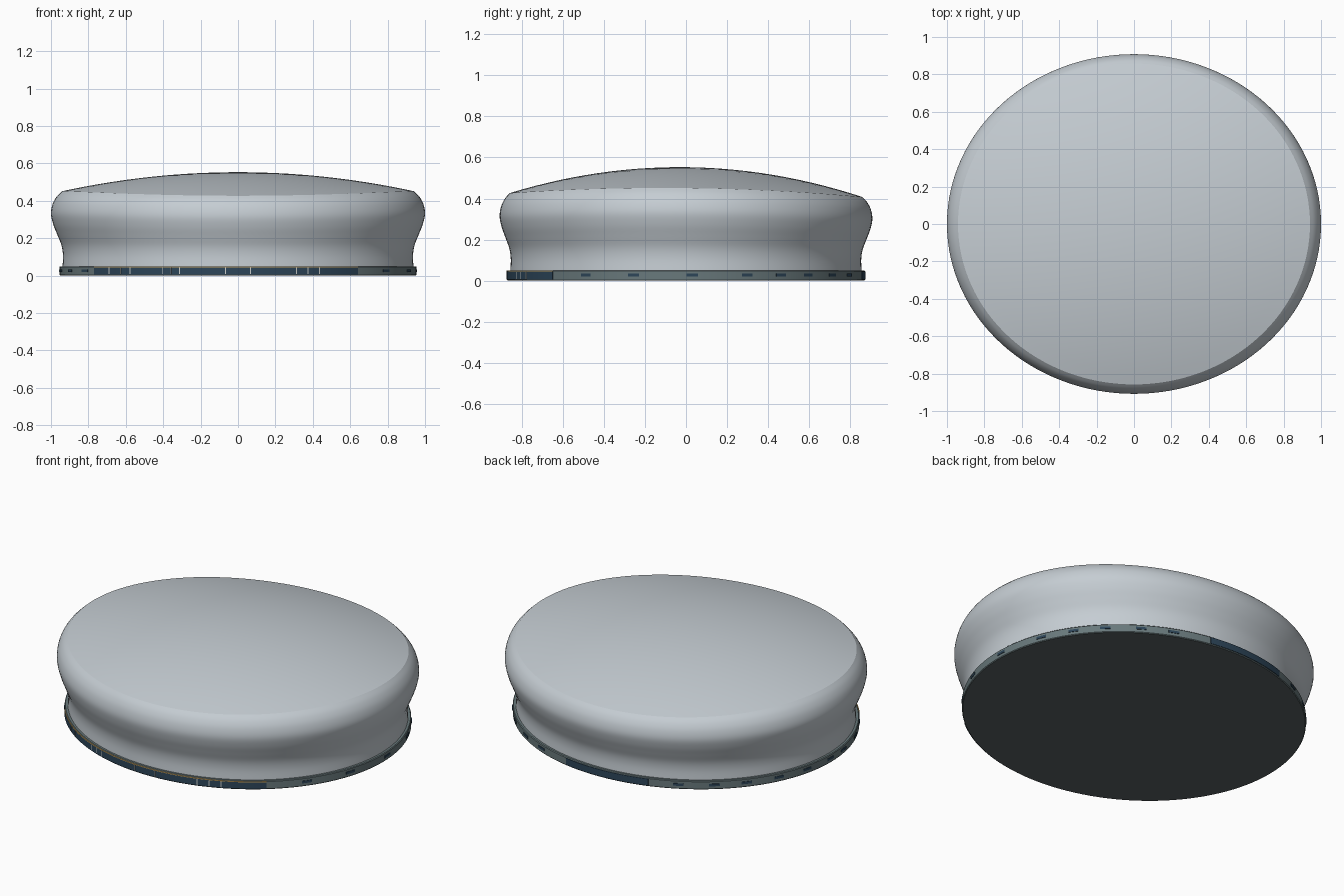
import bpy, bmesh
from math import sin, cos, radians, tau

if "Cube" in bpy.data.objects:
    bpy.data.objects.remove(bpy.data.objects["Cube"], do_unlink=True)

SEG = 128
BASE_TOP = 0.05


def material(name, rgb):
    m = bpy.data.materials.new(name)
    m.use_nodes = True
    m.diffuse_color = (*rgb, 1)
    m.node_tree.nodes["Principled BSDF"].inputs["Base Color"].default_value = (*rgb, 1)
    return m


silver = material("silver grey", (0.56, 0.61, 0.65))
band_grey = material("teal grey", (0.14, 0.19, 0.20))
under_dark = material("dark underside", (0.097, 0.118, 0.125))
navy = material("navy blue", (0.026, 0.06, 0.10))
gold = material("gold", (0.60, 0.38, 0.12))
pale = material("pale grey", (0.60, 0.62, 0.60))


def finish(name, bm, mats):
    bmesh.ops.recalc_face_normals(bm, faces=bm.faces)
    mesh = bpy.data.meshes.new(name)
    bm.to_mesh(mesh)
    bm.free()
    for m in mats:
        mesh.materials.append(m)
    ob = bpy.data.objects.new(name, mesh)
    bpy.context.collection.objects.link(ob)
    bpy.ops.object.select_all(action='DESELECT')
    ob.select_set(True)
    bpy.context.view_layer.objects.active = ob
    bpy.ops.object.shade_smooth_by_angle(angle=radians(20))


def skin(bm, rings):
    for lo, hi in zip(rings, rings[1:]):
        for i in range(SEG):
            j = (i + 1) % SEG
            bm.faces.new((lo[i], lo[j], hi[j], hi[i]))


def ellipse_ring(bm, rx, ry, height):
    ring = []
    for i in range(SEG):
        x, y = rx * cos(tau * i / SEG), ry * sin(tau * i / SEG)
        ring.append(bm.verts.new((x, y, height(x, y))))
    return ring


def dome(x, y):
    return 0.553 - 0.115 * x * x - 0.184 * (y + 0.03) ** 2


def smooth_profile(points, steps):
    # Catmull-Rom through the few profile points
    pts = [points[0]] + points + [points[-1]]
    out = []
    for a, b, c, d in zip(pts, pts[1:], pts[2:], pts[3:]):
        for s in range(steps):
            t = s / steps
            out.append([0.5 * (2 * q + (r - p) * t + (2 * p - 5 * q + 4 * r - w) * t * t
                               + (3 * q - p - 3 * r + w) * t ** 3)
                        for p, q, r, w in zip(a, b, c, d)])
    return out + [points[-1]]


def outline(inset):
    return 1 - inset, 0.908 - 0.85 * inset


# Body: waisted side wall following the domed rim, then the domed top
# Each profile point: height fraction, inset from the widest outline
PROFILE = [(0, 0.062), (0.15, 0.064), (0.28, 0.056), (0.42, 0.034), (0.56, 0.012),
           (0.7, 0), (0.83, 0.009), (0.93, 0.031), (1, 0.059)]
RIM_X, RIM_Y = outline(PROFILE[-1][1])
bm = bmesh.new()
rings = []
for t, inset in smooth_profile(PROFILE, 5):
    ring = ellipse_ring(bm, *outline(inset), lambda x, y: 0)
    for i, v in enumerate(ring):
        edge = dome(RIM_X * cos(tau * i / SEG), RIM_Y * sin(tau * i / SEG))
        v.co.z = BASE_TOP + t * (edge - BASE_TOP)
    rings.append(ring)
DOME_RINGS = 14
for k in range(DOME_RINGS - 1, 0, -1):
    s = k / DOME_RINGS
    rings.append(ellipse_ring(bm, RIM_X * s, RIM_Y * s, dome))
skin(bm, rings)
top = bm.verts.new((0, 0, dome(0, 0)))
for i in range(SEG):
    bm.faces.new((rings[-1][i], rings[-1][(i + 1) % SEG], top))
bm.faces.new(rings[0])
finish("body", bm, [silver])

# Base plate: grey band with a dark underside
BX, BY = 0.955, 0.871
bm = bmesh.new()
rings = [ellipse_ring(bm, BX - d, BY - d, lambda x, y, z=z: z)
         for d, z in ((0.004, 0), (0, 0.004), (0, BASE_TOP - 0.004), (0.004, BASE_TOP))]
skin(bm, rings)
bm.faces.new(rings[0])
bm.faces.new(rings[-1])
for f in bm.faces:
    f.material_index = 1 if len(f.verts) > 4 and f.calc_center_median().z < 0.01 else 0
finish("base_plate", bm, [band_grey, under_dark])


# Thin plates curved around the base band
def band_plate(bm, start, end, z0, z1, depth=0.003):
    n = max(2, round((end - start) / 2))
    columns = []
    for k in range(n + 1):
        a = radians(start + (end - start) * k / n)
        columns.append([bm.verts.new(((BX + d) * cos(a), (BY + d) * sin(a), z))
                        for d, z in ((0, z0), (depth, z0), (depth, z1), (0, z1))])
    for p, q in zip(columns, columns[1:]):
        for i in range(4):
            j = (i + 1) % 4
            bm.faces.new((p[i], q[i], q[j], p[j]))
    bm.faces.new(columns[0])
    bm.faces.new(columns[-1])


for name, a0, a1 in (("front", -143.5, -48), ("back", 79, 110)):
    bm = bmesh.new()
    band_plate(bm, a0, a1, 0.006, 0.045)
    finish(name + "_panel", bm, [navy])

# Gold line along the top of the front panel
bm = bmesh.new()
band_plate(bm, -143.5, -48, 0.044, 0.049, 0.004)
finish("front_panel_trim", bm, [gold])

# Fine pale upright lines on the front panel
bm = bmesh.new()
for a in (-136, -131, -127, -115, -112, -109, -94, -86, -71, -67, -63):
    band_plate(bm, a - 0.15, a + 0.15, 0.008, 0.043, 0.004)
finish("front_panel_lines", bm, [pale])

# Row of small marks around the rest of the band
bm = bmesh.new()
for a in (-34, -17, 2, 20, 32, 43, 55, 66, 120, 132, 143, 155, 167, 179, -172, -160, -149):
    band_plate(bm, a - 1.8, a + 1.8, 0.02, 0.034)
finish("band_marks", bm, [navy])
